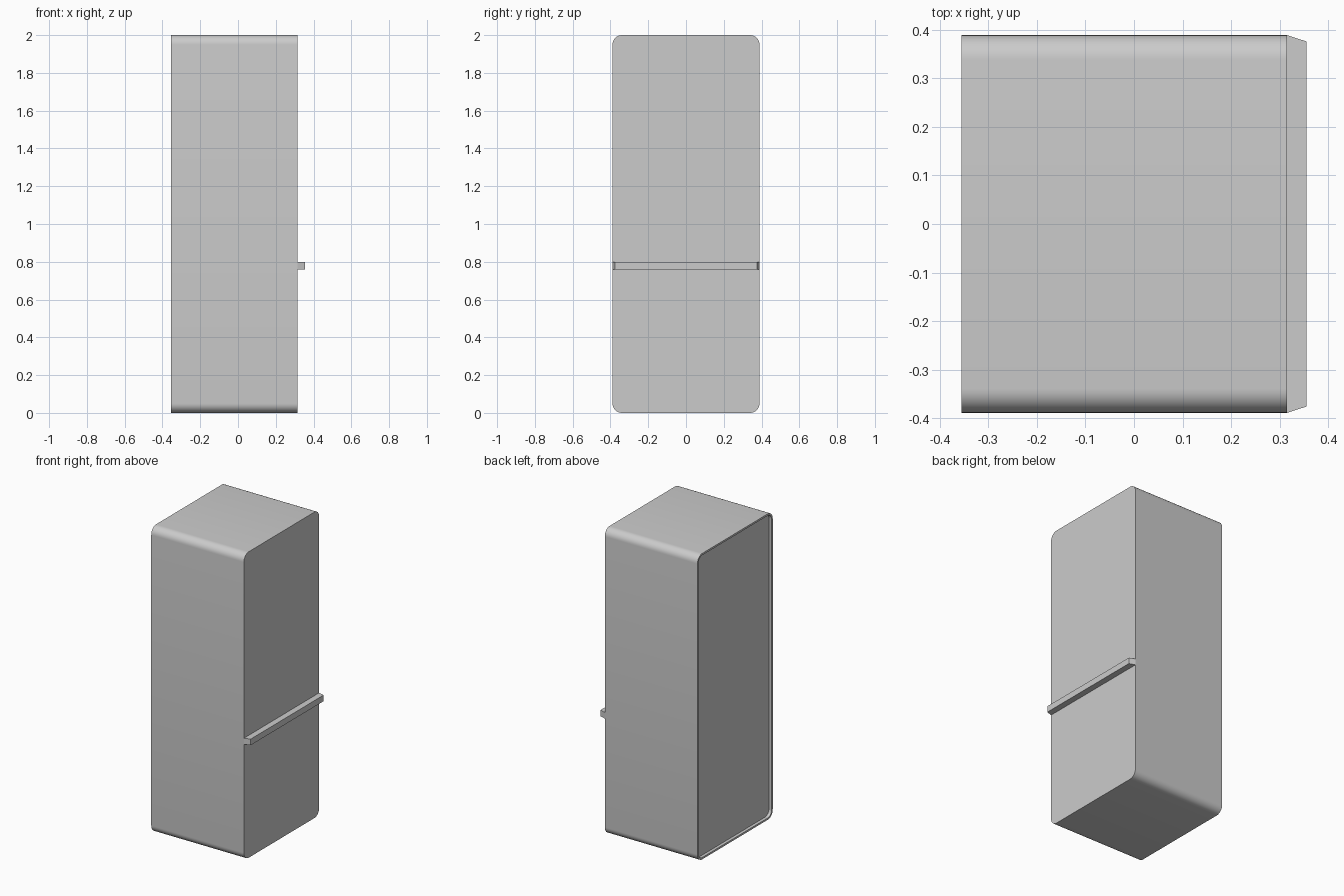
import bpy, bmesh, math

if "Cube" in bpy.data.objects:
    bpy.data.objects.remove(bpy.data.objects["Cube"])

X0, X1 = -0.355, 0.315      # back and door planes
W, H, R = 0.389, 2.0, 0.05  # half width, height, corner radius
SEG = 8


def rounded_loop(bm, x, inset):
    """Rounded rectangle in the YZ plane."""
    r = R - inset
    verts = []
    corners = [(1, 1, 0), (-1, 1, 90), (-1, -1, 180), (1, -1, 270)]
    for sy, sz, start in corners:
        cy, cz = sy * (W - R), H / 2 + sz * (H / 2 - R)
        for i in range(SEG + 1):
            a = math.radians(start + 90 * i / SEG)
            verts.append(bm.verts.new((x, cy + r * math.cos(a), cz + r * math.sin(a))))
    return verts


def make_object(name, bm):
    bmesh.ops.recalc_face_normals(bm, faces=bm.faces)
    mesh = bpy.data.meshes.new(name)
    bm.to_mesh(mesh)
    bm.free()
    obj = bpy.data.objects.new(name, mesh)
    bpy.context.collection.objects.link(obj)
    return obj


# Cabinet: rounded profile from door to back, with a shallow recessed back panel
bm = bmesh.new()
loops = [rounded_loop(bm, x, inset) for x, inset in
         [(X1, 0), (X0, 0), (X0, 0.012), (X0 + 0.02, 0.012)]]
for a, b in zip(loops, loops[1:]):
    for i in range(len(a)):
        j = (i + 1) % len(a)
        bm.faces.new((a[i], a[j], b[j], b[i]))
bm.faces.new(loops[0])
bm.faces.new(loops[-1])
cabinet = make_object("cabinet", bm)
bpy.context.view_layer.objects.active = cabinet
cabinet.select_set(True)
bpy.ops.object.shade_smooth_by_angle(angle=math.radians(30))

# Handle bar: full-width strip between the doors with tapered ends
bm = bmesh.new()
outline = [(X1, -W), (0.355, -0.376), (0.355, 0.376), (X1, W)]
face = bm.faces.new([bm.verts.new((x, y, 0.76)) for x, y in outline])
ext = bmesh.ops.extrude_face_region(bm, geom=[face])
top = [v for v in ext["geom"] if isinstance(v, bmesh.types.BMVert)]
bmesh.ops.translate(bm, verts=top, vec=(0, 0, 0.04))
make_object("handle_bar", bm)
